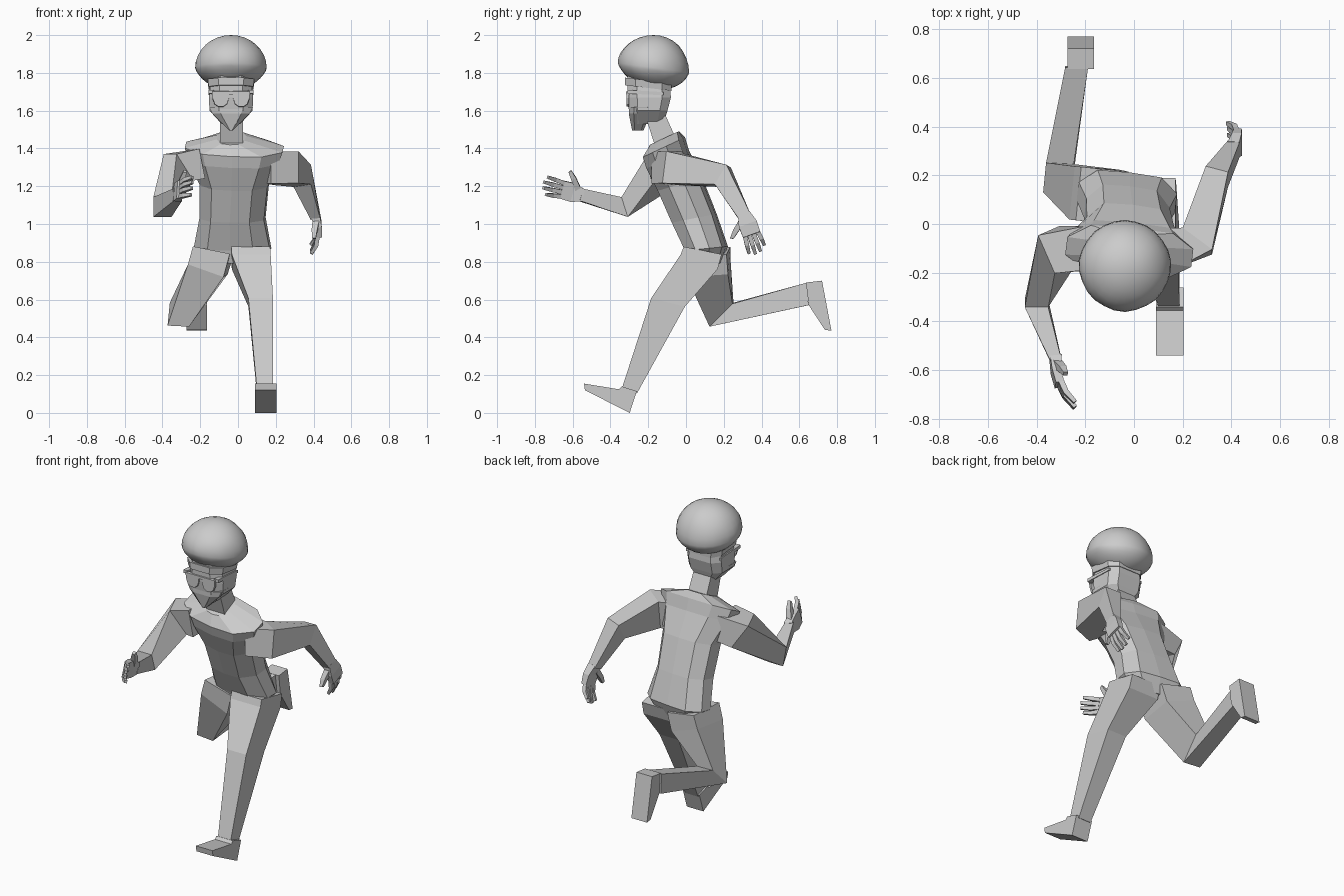
import bpy, bmesh
from math import sin
from mathutils import Vector

if "Cube" in bpy.data.objects:
    bpy.data.objects.remove(bpy.data.objects["Cube"])

SQUARE = [(-1, -1), (1, -1), (1, 1), (-1, 1)]
BODY = [(0, -1), (.6, -.9), (1, -.3), (1, .4), (.65, .95), (0, 1),
        (-.65, .95), (-1, .4), (-1, -.3), (-.6, -.9)]
HEAD = [(-.55, -1), (.55, -1), (1, -.55), (1, .6), (.65, 1), (-.65, 1), (-1, .6), (-1, -.55)]


def finish(name, bm):
    bmesh.ops.recalc_face_normals(bm, faces=bm.faces)
    me = bpy.data.meshes.new(name)
    bm.to_mesh(me)
    bm.free()
    ob = bpy.data.objects.new(name, me)
    bpy.context.collection.objects.link(ob)
    return ob


def add_loft(bm, stations, section=SQUARE, hint=(1, 0, 0)):
    """Skin rings given as (centre, axis, half width, half depth)."""
    rings = []
    for c, axis, hw, hd in stations:
        a = Vector(axis).normalized()
        h = Vector(hint)
        side = (h - a * h.dot(a)).normalized()
        deep = a.cross(side)
        rings.append([bm.verts.new(Vector(c) + side * hw * p + deep * hd * q) for p, q in section])
    n = len(section)
    for r, s in zip(rings, rings[1:]):
        for i in range(n):
            j = (i + 1) % n
            bm.faces.new((r[i], r[j], s[j], s[i]))
    bm.faces.new(rings[0])
    bm.faces.new(rings[-1])


def loft(name, stations, section=SQUARE, hint=(1, 0, 0)):
    bm = bmesh.new()
    add_loft(bm, stations, section, hint)
    return finish(name, bm)


def prism(name, profile, x0, x1):
    """Extrude a (y, z) profile from x0 to x1."""
    bm = bmesh.new()
    f = bm.faces.new([bm.verts.new((x0, y, z)) for y, z in profile])
    ext = bmesh.ops.extrude_face_region(bm, geom=[f], use_keep_orig=True)
    bmesh.ops.translate(bm, vec=(x1 - x0, 0, 0),
                        verts=[v for v in ext["geom"] if isinstance(v, bmesh.types.BMVert)])
    return finish(name, bm)


def hand(name, wrist, forward, thumb_side, curl):
    w, f, c = Vector(wrist), Vector(forward).normalized(), Vector(curl)
    t = Vector(thumb_side)
    t = (t - f * t.dot(f)).normalized()
    bm = bmesh.new()
    # palm
    add_loft(bm, [(w - f * .01, f, .033, .024), (w + f * .05 - c * .008, f, .05, .02),
                  (w + f * .11 - c * .006, f, .048, .016)], hint=t)
    # four fingers
    for i, length in enumerate((.095, .11, .105, .08)):
        k = w + f * .105 + t * (.036 - .024 * i)
        spread = t * (.006 - .004 * i)
        add_loft(bm, [(k, f, .0115, .012),
                      (k + f * length * .5 + c * .012 + spread, f + c * .4, .011, .011),
                      (k + f * length * .92 + c * .042 + spread * 1.6, f + c * .8, .008, .008)], hint=t)
    # thumb
    add_loft(bm, [(w + f * .025 + t * .025, f + t, .018, .016),
                  (w + f * .06 + t * .072 + c * .012, f + t, .015, .014),
                  (w + f * .09 + t * .105 + c * .018, f + t * .7, .009, .009)], hint=c)
    return finish(name, bm)


# torso leaning forward, with twisted hips
loft("torso", [((-.035, .10, .79), (0, 0, 1), .13, .08),
               ((-.03, .105, .87), (0, -.1, 1), .203, .108),
               ((-.03, .04, 1.03), (0, -.2, 1), .172, .118),
               ((-.02, -.035, 1.21), (0, -.3, 1), .18, .12),
               ((-.02, -.10, 1.34), (0, -.38, .92), .24, .115),
               ((-.02, -.12, 1.405), (0, -.42, .9), .26, .115),
               ((-.035, -.115, 1.455), (0, -.42, .9), .075, .085)], BODY, (1, -.12, 0))

# neck and head
loft("neck", [((-.035, -.10, 1.41), (0, -.35, 1), .062, .06),
              ((-.035, -.165, 1.58), (0, -.35, 1), .06, .05)])
UP = (0, 0, 1)
loft("head", [((-.037, -.20, 1.80), UP, .10, .11), ((-.037, -.195, 1.67), UP, .117, .115),
              ((-.037, -.20, 1.60), UP, .114, .102), ((-.037, -.205, 1.53), UP, .05, .085)], HEAD)
loft("chin", [((-.037, -.24, 1.62), UP, .116, .063), ((-.037, -.245, 1.585), UP, .1, .058),
              ((-.037, -.255, 1.495), UP, .01, .03)], HEAD)
loft("headband", [((-.037, -.20, 1.72), (0, .12, 1), .118, .123),
                  ((-.037, -.20, 1.76), (0, .12, 1), .124, .123)], HEAD)

# glasses: lenses, bridge and side arms
bm = bmesh.new()
LENS = [(-1, 1), (1, 1), (1, .1), (.75, -.65), (.3, -1), (-.3, -1), (-.75, -.65), (-1, .1)]
for s in (-1, 1):
    x = -.037 + s * .054
    add_loft(bm, [((x, -.302, 1.662), (0, -1, 0), .045, .042),
                  ((x, -.316, 1.662), (0, -1, 0), .043, .04)], LENS)
    add_loft(bm, [((-.037 + s * .105, -.31, 1.70), (0, 1, 0), .014, .01),
                  ((-.037 + s * .112, -.12, 1.69), (0, 1, 0), .008, .008)])
add_loft(bm, [((-.037, -.300, 1.694), (0, -1, 0), .1, .009),
              ((-.037, -.318, 1.694), (0, -1, 0), .1, .008)])
finish("glasses", bm)

# bulky hair with a flattened underside and gentle lumps
bm = bmesh.new()
bmesh.ops.create_uvsphere(bm, u_segments=26, v_segments=16, radius=1)
for v in bm.verts:
    d = v.co.copy()
    k = 1 + .015 * sin(7 * d.x + 2) * sin(6 * d.y + 1) * sin(5 * d.z + 1)
    z = d.z * .172 if d.z > 0 else -.115 * abs(d.z) ** 1.25
    v.co = Vector((-.037 + .189 * d.x * k, -.172 + .187 * d.y * k,
                   1.828 + z - .025 * d.y * (1 - max(d.z, 0))))
hair = finish("hair", bm)
bpy.context.view_layer.objects.active = hair
hair.select_set(True)
bpy.ops.object.shade_smooth_by_angle(angle=.5)

# arm swung forward
loft("forward_arm", [((-.19, -.10, 1.32), (-1, 0, -.2), .08, .09),
                     ((-.315, -.105, 1.30), (-.8, -.35, -.6), .085, .085),
                     ((-.40, -.325, 1.09), (0, -.95, -.3), .055, .048),
                     ((-.32, -.56, 1.155), (.3, -.95, .25), .033, .023)], hint=UP)
hand("forward_hand", (-.32, -.555, 1.155), (.035, -.19, .05), (.1, 0, 1), (1, -.1, 0))

# arm swung back
loft("back_arm", [((.15, -.10, 1.30), (1, .3, 0), .085, .085),
                  ((.26, -.07, 1.295), (.6, .8, -.1), .075, .085),
                  ((.34, .195, 1.255), (.3, .85, -.5), .048, .06),
                  ((.41, .31, 1.04), (.2, .4, -.9), .025, .034)])
hand("back_hand", (.41, .31, 1.045), (.02, .07, -.19), (0, -1, -.2), (-1, 0, -.1))

# supporting leg and foot
loft("front_leg", [((.068, .088, .86), (0, -.2, -1), .102, .103),
                   ((.07, .07, .80), (0, -.4, -1), .103, .105),
                   ((.12, -.095, .585), (0, -.25, -1), .065, .092),
                   ((.143, -.30, .115), (0, -.3, -1), .043, .042)])
FOOT = [(-.54, .155), (-.355, .125), (-.34, .14), (-.26, .115), (-.298, 0), (-.535, .12)]
prism("front_foot", FOOT, .09, .203)

# trailing leg and foot
loft("back_leg", [((-.13, .115, .86), (-.2, 0, -1), .10, .11),
                  ((-.16, .12, .76), (-.35, .1, -1), .10, .11),
                  ((-.31, .188, .52), (0, .7, -.7), .057, .086),
                  ((-.235, .645, .63), (0, 1, .05), .047, .06)], hint=(1, -.1, 0))
FOOT = [(.635, .69), (.72, .70), (.77, .435), (.735, .44), (.65, .57)]
prism("back_foot", FOOT, -.272, -.165)
